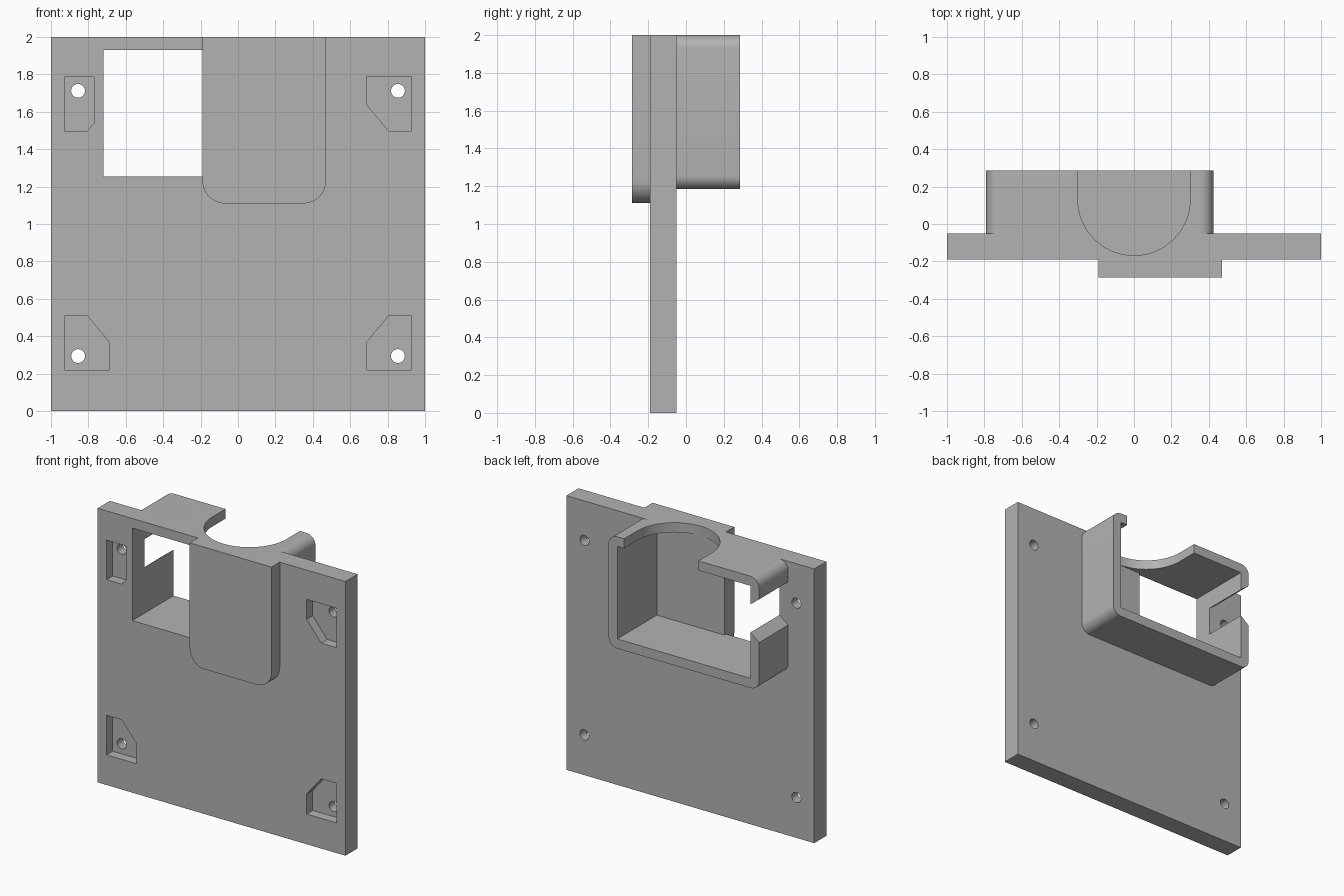
import bpy
import bmesh
from math import radians, sin, cos
from mathutils import Vector

cube = bpy.data.objects.get("Cube")
if cube:
    bpy.data.objects.remove(cube, do_unlink=True)

grey = bpy.data.materials.new("plain grey")
grey.use_nodes = True
grey.diffuse_color = (0.45, 0.45, 0.45, 1)
grey.node_tree.nodes["Principled BSDF"].inputs["Base Color"].default_value = grey.diffuse_color


def prism(name, outline, start, end, axis="y"):
    """Extrude an xz outline along y, or an xy outline along z."""
    bm = bmesh.new()
    place = (lambda a, b: (a, start, b)) if axis == "y" else (lambda a, b: (a, b, start))
    face = bm.faces.new([bm.verts.new(place(a, b)) for a, b in outline])
    moved = bmesh.ops.extrude_face_region(bm, geom=[face])["geom"]
    step = Vector((0, end - start, 0)) if axis == "y" else Vector((0, 0, end - start))
    bmesh.ops.translate(bm, vec=step, verts=[v for v in moved if isinstance(v, bmesh.types.BMVert)])
    bmesh.ops.recalc_face_normals(bm, faces=bm.faces)
    mesh = bpy.data.meshes.new(name)
    bm.to_mesh(mesh)
    bm.free()
    mesh.materials.append(grey)
    obj = bpy.data.objects.new(name, mesh)
    bpy.context.collection.objects.link(obj)
    return obj


def arc(cx, cy, r, a0, a1, n=10):
    angles = [radians(a0 + (a1 - a0) * i / n) for i in range(n + 1)]
    return [(cx + r * cos(a), cy + r * sin(a)) for a in angles]


def rect(x0, x1, z0, z1, r_bottom=0, r_top=0):
    """Rectangle with optionally rounded bottom and top corners."""
    points = []
    corners = [(x0, z0, 1, 1, 180, r_bottom), (x1, z0, -1, 1, 270, r_bottom),
               (x1, z1, -1, -1, 0, r_top), (x0, z1, 1, -1, 90, r_top)]
    for x, z, sx, sz, a, r in corners:
        points += arc(x + sx * r, z + sz * r, r, a, a + 90) if r else [(x, z)]
    return points


def combine(target, other, operation):
    """Apply a boolean and remove the used part."""
    mod = target.modifiers.new("combine", "BOOLEAN")
    mod.operation, mod.object, mod.solver = operation, other, "EXACT"
    bpy.context.view_layer.objects.active = target
    bpy.ops.object.modifier_apply(modifier=mod.name)
    bpy.data.objects.remove(other, do_unlink=True)


FRONT, BACK, RIM, CAVITY = -0.19, -0.05, 0.285, -0.17

# Mounting plate with the rounded housing on its back
plate = prism("mounting_plate", rect(-1, 1, 0, 2), FRONT, BACK)
housing = prism("housing", rect(-0.79, 0.425, 1.185, 2, 0.07, 0.07), -0.1, RIM)
combine(plate, housing, "UNION")

# Housing cavity and the window through the plate
combine(plate, prism("cavity", rect(-0.72, 0.355, 1.255, 1.93), CAVITY, 0.5), "DIFFERENCE")
combine(plate, prism("window", rect(-0.72, -0.19, 1.255, 1.93), -0.3, -0.1), "DIFFERENCE")

# Rounded opening in the housing roof
opening = [(-0.3, 0.5)] + arc(0, 0.132, 0.3, 180, 360, 40) + [(0.3, 0.5)]
combine(plate, prism("roof_opening", opening, 1.85, 2.1, "z"), "DIFFERENCE")

# Flared slot in the housing side wall
slot = [(-0.65, 1.645), (-0.65, 1.74), (-0.86, 1.905), (-0.86, 1.48)]
combine(plate, prism("side_slot", slot, BACK, 0.5), "DIFFERENCE")

# Chamfered corner pockets with screw holes
for sx in (-1, 1):
    for sz in (-1, 1):
        pocket = [(0.927, 0.783), (0.927, 0.495), (0.805, 0.495), (0.687, 0.637), (0.687, 0.783)]
        if sx < 0 < sz:  # this pocket is narrowed beside the window
            pocket[3:] = [(0.77, 0.537), (0.77, 0.783)]
        outline = [(sx * x, 1.003 + sz * z) for x, z in pocket]
        combine(plate, prism("pocket", outline, -0.3, -0.12), "DIFFERENCE")
        hole = arc(sx * 0.855, 1.003 + sz * 0.709, 0.037, 0, 345, 23)
        combine(plate, prism("screw_hole", hole, -0.3, 0.1), "DIFFERENCE")

# Raised front pad that closes the cavity
combine(plate, prism("front_pad", rect(-0.19, 0.47, 1.11, 2, 0.12), -0.285, FRONT + 0.01), "UNION")

bpy.ops.object.select_all(action="DESELECT")
plate.select_set(True)
bpy.context.view_layer.objects.active = plate
bpy.ops.object.shade_smooth_by_angle(angle=radians(30))
